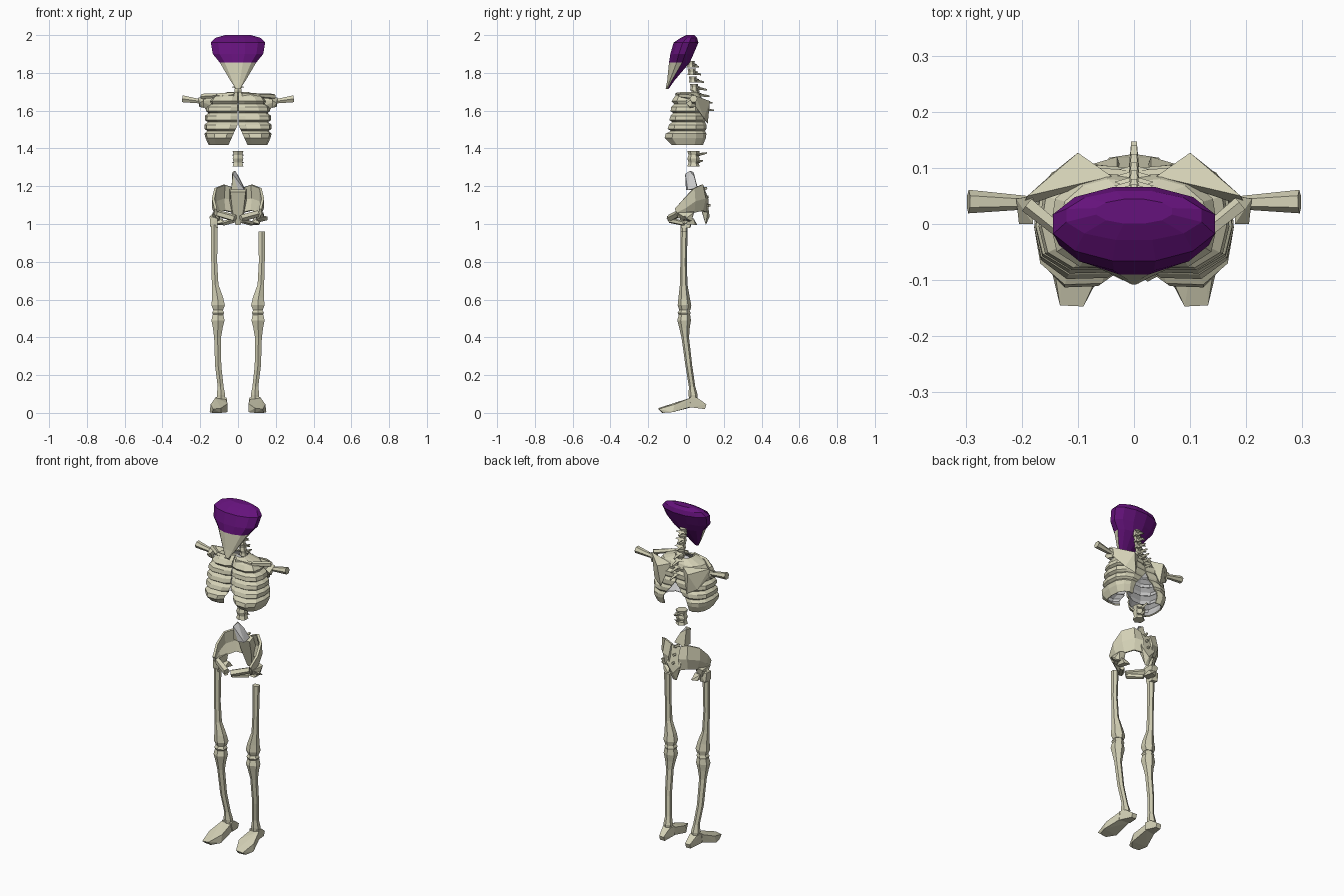
import bpy, bmesh, math
from mathutils import Vector


def mat(name, rgb):
    m = bpy.data.materials.new(name)
    m.diffuse_color = (*rgb, 1)
    return m


BONE = mat("bone", (0.66, 0.64, 0.47))
PURPLE = mat("purple", (0.13, 0.006, 0.20))
GREY = mat("broken_grey", (0.58, 0.58, 0.58))


def finish(name, bm, mats=(BONE,), rule=None):
    bmesh.ops.recalc_face_normals(bm, faces=bm.faces[:])
    bm.normal_update()
    if rule:
        for f in bm.faces:
            f.material_index = rule(f)
    me = bpy.data.meshes.new(name)
    bm.to_mesh(me)
    bm.free()
    for m in mats:
        me.materials.append(m)
    ob = bpy.data.objects.new(name, me)
    bpy.context.collection.objects.link(ob)
    return ob


def skin(bm, rows, closed):
    vs = [[bm.verts.new(p) for p in r] for r in rows]
    n = len(vs[0])
    for a, b in zip(vs, vs[1:]):
        for i in range(n if closed else n - 1):
            j = (i + 1) % n
            bm.faces.new((a[i], a[j], b[j], b[i]))
    if closed:
        bm.faces.new(vs[0])
        bm.faces.new(vs[-1])


def loft(name, rings, sides=6, s=1, mats=(BONE,), rule=None):
    """Horizontal elliptical rings (x, y, z, rx, ry), mirrored by s."""
    bm = bmesh.new()
    skin(bm, [[(s * (x + rx * math.cos(t)), y + ry * math.sin(t), z)
               for t in [2 * math.pi * (k + 0.5) / sides for k in range(sides)]]
              for x, y, z, rx, ry in rings], True)
    return finish(name, bm, mats, rule)


def hull(name, pts, s=1, mats=(BONE,), rule=None):
    bm = bmesh.new()
    for x, y, z in pts:
        bm.verts.new((s * x, y, z))
    r = bmesh.ops.convex_hull(bm, input=bm.verts[:])
    loose = [v for v in bm.verts if not v.link_faces]
    bmesh.ops.delete(bm, geom=loose, context='VERTS')
    return finish(name, bm, mats, rule)


def bar(name, a, b, ra, rb, s=1, sides=5):
    """Tapered bone between two points."""
    a, b = Vector((s * a[0], *a[1:])), Vector((s * b[0], *b[1:]))
    q = (b - a).to_track_quat('Z', 'Y')
    bm = bmesh.new()
    skin(bm, [[c + q @ Vector((r * math.cos(2 * math.pi * k / sides),
                               r * math.sin(2 * math.pi * k / sides), 0))
               for k in range(sides)] for c, r in ((a, ra), (b, rb))], True)
    return finish(name, bm)


def shell(name, rows, thick, inner):
    bm = bmesh.new()
    skin(bm, rows, False)
    ob = finish(name, bm, (BONE, inner))
    m = ob.modifiers.new("thickness", 'SOLIDIFY')
    m.thickness, m.offset, m.material_offset = thick, -1, 1
    return ob


# Head: tilted purple crown above a pointed bone face
head = []
for z, rx, yf, yb in [(1.715, .012, -.108, -.092), (1.76, .042, -.10, -.06),
                      (1.855, .10, -.092, .022), (1.90, .138, -.085, .042),
                      (1.96, .149, -.068, .068), (1.985, .125, -.03, .06), (2.0, .07, .0, .045)]:
    head.append((0, (yf + yb) / 2, z, rx, (yb - yf) / 2))
loft("head", head, 12, 1, (BONE, PURPLE),
     lambda f: 0 if f.calc_center_median().z < 1.855 and f.normal.y < 0.15 else 1)


# Vertebrae with spikes pointing backwards
def vertebra(name, y, z, r, h, tip, drop=.01):
    loft(name, [(0, y, z - h / 2, r, r), (0, y, z, r * .8, r * .8), (0, y, z + h / 2, r, r)], 6)
    hull(name + "_spike", [(-.012, y, z), (.012, y, z), (0, y, z - .014), (0, y, z + .008),
                           (-.005, tip, z - drop), (.005, tip, z - drop), (0, tip, z - drop - .008)])
    hull(name + "_wings", [(-.035, y + .025, z), (.035, y + .025, z), (0, y + .01, z + .01),
                           (0, y + .01, z - .01), (0, y + .035, z)])


for i, (y, z, tip) in enumerate([(.025, 1.845, .07), (.03, 1.805, .08), (.036, 1.765, .095),
                                 (.043, 1.725, .11), (.05, 1.69, .125), (.06, 1.655, .14),
                                 (.07, 1.615, .147)]):
    vertebra("neck_vertebra_%d" % i, y, z, .022, .034, tip)
for i, z in enumerate((1.365, 1.325)):
    vertebra("loose_vertebra_%d" % i, .04, z, .033, .042, .11 - i * .02, -.015)

# Ribcage: stepped half shells, open along the lower middle
plan = [(0, -.76), (.22, -.98), (.65, -1), (.93, -.65), (1, -.05), (.95, .5),
        (.7, .85), (.35, 1), (0, .95)]
levels = [(1.70, .05, -.03, .055), (1.675, .13, -.06, .08), (1.65, .148, -.076, .09),
          (1.635, .142, -.062, .085), (1.62, .165, -.078, .10), (1.597, .17, -.082, .10),
          (1.588, .155, -.068, .095), (1.573, .175, -.082, .105), (1.55, .176, -.088, .105),
          (1.54, .16, -.073, .10), (1.525, .178, -.09, .108), (1.503, .178, -.098, .108),
          (1.493, .163, -.08, .10), (1.478, .178, -.108, .108), (1.455, .172, -.113, .105),
          (1.418, .155, -.075, .09)]
for s in (-1, 1):
    rows = []
    for z, w, yf, yb in levels:
        row = []
        for u, v in plan:
            gap = max(.002, (1.53 - z) * .45) if v < 0 else max(.002, min(.08, (1.57 - z) * .8))
            row.append((s * (gap + (w - gap) * u), v * (yb if v > 0 else -yf), z))
        rows.append(row)
    shell("ribcage_half", rows, .008, GREY)

    # Shoulders and broken upper arms
    hull("shoulder_blade", [(.04, .085, 1.665), (.19, .05, 1.68), (.2, .03, 1.65), (.10, .127, 1.65),
                            (.085, .115, 1.53), (.14, .095, 1.56), (.07, .08, 1.6), (.12, .07, 1.6)], s)
    bar("collarbone", (.02, -.045, 1.685), (.11, -.03, 1.68), .013, .012, s)
    bar("collarbone_outer", (.11, -.03, 1.68), (.19, .035, 1.675), .012, .015, s)
    hull("arm_socket", [(.18, .0, 1.655), (.205, .0, 1.64), (.21, .045, 1.67), (.19, .05, 1.62),
                        (.18, .02, 1.615), (.205, .02, 1.62), (.18, .05, 1.67)], s)
    bar("upper_arm_stump", (.19, .038, 1.648), (.295, .04, 1.663), .012, .021, s, 6)

    # Pelvis halves
    shell("hip_wing", [
        [(.03, .095, 1.195), (.075, .09, 1.21), (.125, .045, 1.19), (.138, -.01, 1.135), (.125, -.06, 1.08)],
        [(.03, .12, 1.13), (.08, .105, 1.135), (.125, .05, 1.12), (.138, .0, 1.085), (.125, -.05, 1.06)],
        [(.03, .115, 1.06), (.075, .09, 1.07), (.105, .045, 1.06), (.115, .0, 1.04), (.115, -.04, 1.03)],
    ], .014, BONE)
    hull("hip_joint", [(.10, -.045, 1.07), (.13, -.045, 1.06), (.135, .04, 1.06), (.095, .045, 1.07),
                       (.10, -.03, 1.02), (.125, .03, 1.015), (.14, .0, 1.03), (.095, .03, 1.02)], s=s)
    if s < 0:
        for ob in bpy.data.objects:
            if ob.name == "hip_wing":
                for v in ob.data.vertices:
                    v.co.x *= -1
                ob.data.flip_normals()
    bar("pubic_arm", (.105, -.04, 1.055), (.015, -.085, 1.03), .018, .02, s)
    bar("pubic_branch", (.02, -.085, 1.02), (.075, -.01, 1.003), .015, .013, s)
    hull("sit_bone", [(.075, -.02, 1.01), (.115, -.01, 1.0), (.11, .05, .995), (.075, .06, .995),
                      (.08, .03, 1.03), (.12, .04, 1.03), (.1, .0, 1.03)], s)

    # Legs
    top = .995 if s < 0 else .96
    loft("thigh_bone", [(.126, -.01, top, .021, .019), (.126, -.013, .8, .018, .017),
                        (.121, -.012, .68, .02, .02), (.108, -.01, .61, .034, .03),
                        (.105, -.008, .57, .041, .036), (.105, -.006, .545, .03, .03)], 6, s)
    loft("knee_disc", [(.105, -.008, .548, .026, .026), (.105, -.01, .53, .037, .034),
                       (.105, -.008, .515, .028, .028)], 6, s)
    loft("shin_bone", [(.106, -.008, .52, .033, .03), (.106, -.01, .49, .04, .036),
                       (.107, -.008, .45, .03, .028), (.108, -.004, .40, .021, .02),
                       (.105, .015, .25, .019, .018), (.092, .032, .14, .018, .017),
                       (.09, .038, .095, .026, .024), (.09, .038, .07, .022, .022)], 6, s)
    hull("heel", [(.06, .02, .08), (.12, .02, .085), (.065, .06, .08), (.11, .06, .08),
                  (.07, .108, .045), (.1, .108, .045), (.07, .1, .02), (.1, .1, .02),
                  (.055, .03, .03), (.12, .02, .03)], s)
    hull("forefoot", [(.065, .035, .075), (.12, .025, .08), (.06, .03, .03), (.122, .02, .03),
                      (.055, -.07, .05), (.145, -.06, .045), (.055, -.08, .004), (.15, -.07, .004),
                      (.09, -.147, .025), (.132, -.145, .02), (.09, -.125, 0), (.135, -.12, 0)], s)

# Sacrum with a broken grey spine stub
hull("sacrum", [(-.045, .09, 1.19), (.045, .09, 1.19), (-.04, .05, 1.17), (.04, .05, 1.17),
                (-.045, .118, 1.09), (.045, .118, 1.09), (0, .125, 1.04), (-.012, .105, .995),
                (.012, .105, .995), (-.03, .085, 1.07), (.03, .085, 1.07)])
hull("spine_stub", [(-.028, -.005, 1.265), (-.03, .04, 1.275), (-.015, .02, 1.282), (.005, .045, 1.25),
                    (.035, .06, 1.19), (.035, .01, 1.18), (-.035, .01, 1.18), (-.035, .065, 1.18),
                    (0, .0, 1.18)], 1, (BONE, GREY), lambda f: 1 if f.normal.x > .2 else 0)
for z, y in ((1.19, .112), (1.145, .12), (1.1, .13)):
    bar("sacrum_spike", (0, y - .04, z - .006), (0, y, z), .012, .006)

# Remaining hip ball on one side, small chip on the other
hull("hip_ball", [(-.15, -.02, 1.04), (-.15, .02, 1.04), (-.11, .03, 1.03), (-.11, -.03, 1.03),
                  (-.148, -.02, .99), (-.145, .025, .985), (-.107, .02, .98), (-.107, -.025, .98),
                  (-.135, 0, 1.055)])
hull("hip_chip", [(.11, -.03, 1.03), (.155, -.01, 1.04), (.155, .01, 1.02), (.115, .02, 1.01),
                  (.12, .0, 1.045)])
